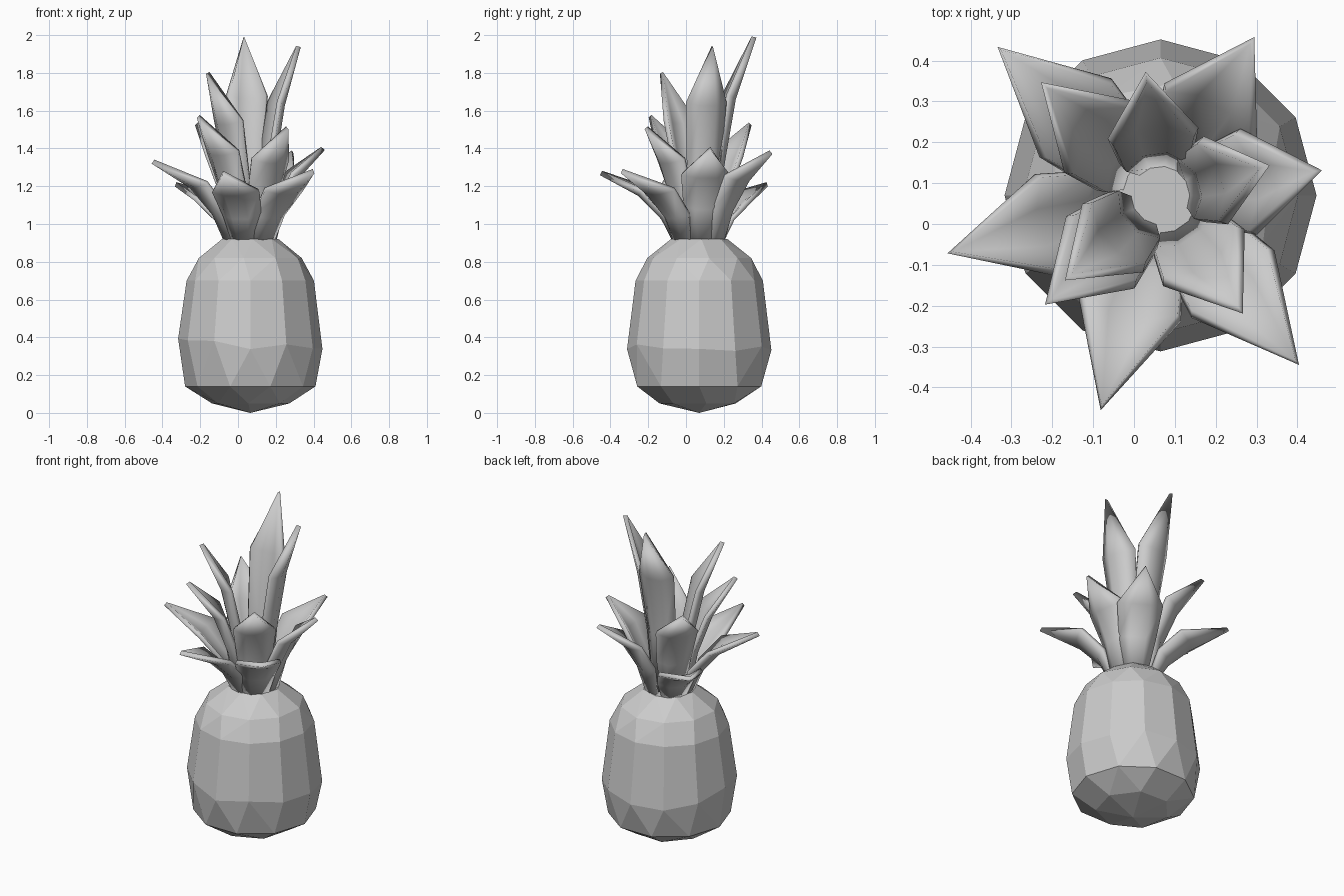
import bpy, bmesh, math, random
from mathutils import Vector

default = bpy.data.objects.get("Cube")
if default:
    bpy.data.objects.remove(default)

random.seed(4)
CENTRE = Vector((0.065, 0.07, 0))
CROWN_Z = 0.9

grey = bpy.data.materials.new("plain_grey")
grey.use_nodes = True
colour = (0.6, 0.6, 0.6, 1)
grey.diffuse_color = colour
grey.node_tree.nodes["Principled BSDF"].inputs["Base Color"].default_value = colour


def make_object(name, bm):
    bmesh.ops.recalc_face_normals(bm, faces=bm.faces)
    mesh = bpy.data.meshes.new(name)
    bm.to_mesh(mesh)
    bm.free()
    mesh.materials.append(grey)
    obj = bpy.data.objects.new(name, mesh)
    bpy.context.collection.objects.link(obj)
    return obj


def build_body():
    """Faceted fruit: hull around slightly uneven rings of (height, radius, sides, turn)."""
    rings = [(0.05, 0.21, 7, 0.2), (0.14, 0.345, 10, 0.0), (0.36, 0.382, 12, 0.0),
             (0.70, 0.337, 12, 0.0), (0.82, 0.277, 10, 0.3), (0.92, 0.15, 8, 0.1)]
    bm = bmesh.new()
    bm.verts.new(CENTRE)
    for z, radius, sides, turn in rings:
        for i in range(sides):
            a = math.tau * (i + turn) / sides
            dz = random.uniform(-0.04, 0.04) if z == 0.36 else 0
            bm.verts.new(CENTRE + Vector((radius * math.cos(a), radius * math.sin(a), z + dz)))
    hull = bmesh.ops.convex_hull(bm, input=bm.verts)
    bmesh.ops.delete(bm, geom=hull["geom_interior"], context="VERTS")
    bmesh.ops.dissolve_limit(bm, angle_limit=math.radians(5), verts=bm.verts, edges=bm.edges)
    return make_object("fruit_body", bm)


def build_leaf(name, tip, width, base_radius):
    """Cupped blade that rises from the crown, bends outward and ends in a point."""
    out = Vector((tip[0], tip[1], 0)) - CENTRE
    reach, rise = out.length, tip[2] - CROWN_Z
    out.normalize()
    side = Vector((-out.y, out.x, 0))
    # height share, reach share, width share, depth of the cup
    rows = [(0, 0, 0.5, 0.015), (0.36, 0.16, 0.8, 0.035), (0.7, 0.46, 1, 0.035)]
    bm = bmesh.new()
    grid = []
    for up, along, wide, cup in rows:
        r = base_radius + (reach - base_radius) * along
        mid = CENTRE + out * r + Vector((0, 0, CROWN_Z + rise * up))
        row = []
        for s in (-1, -0.4, 0.4, 1):
            inward = cup if abs(s) == 1 else 0
            row.append(bm.verts.new(mid + side * s * wide * width - out * inward
                                    + Vector((0, 0, inward * 0.5))))
        grid.append(row)
    point = bm.verts.new(Vector(tip))
    for low, high in zip(grid, grid[1:]):
        for i in range(3):
            bm.faces.new((low[i], low[i + 1], high[i + 1], high[i]))
    for i in range(3):
        bm.faces.new((grid[-1][i], grid[-1][i + 1], point))
    leaf = make_object(name, bm)
    thick = leaf.modifiers.new("thickness", "SOLIDIFY")
    thick.thickness = 0.026
    thick.offset = 0
    return leaf


body = build_body()
leaves = []
tiers = {
    "outer_leaf": (0.125, 0.12, [(-0.33, 0.43, 1.21), (0.29, 0.45, 1.38), (0.45, 0.13, 1.40),
                                (0.40, -0.34, 1.28), (-0.08, -0.45, 1.27), (-0.45, -0.07, 1.33)]),
    "middle_leaf": (0.115, 0.10, [(-0.22, 0.34, 1.53), (0.26, -0.21, 1.51), (-0.21, -0.19, 1.57)]),
    "inner_leaf": (0.105, 0.08, [(0.03, 0.36, 1.99), (0.32, 0.14, 1.94), (-0.16, -0.13, 1.80)]),
}
for tier, (width, base_radius, tips) in tiers.items():
    for n, tip in enumerate(tips, 1):
        leaves.append(build_leaf(f"{tier}_{n}", tip, width, base_radius))

# Soft blades with crisp rims
bpy.ops.object.select_all(action="DESELECT")
for leaf in leaves:
    leaf.select_set(True)
bpy.context.view_layer.objects.active = leaves[0]
bpy.ops.object.shade_smooth_by_angle(angle=math.radians(40))
